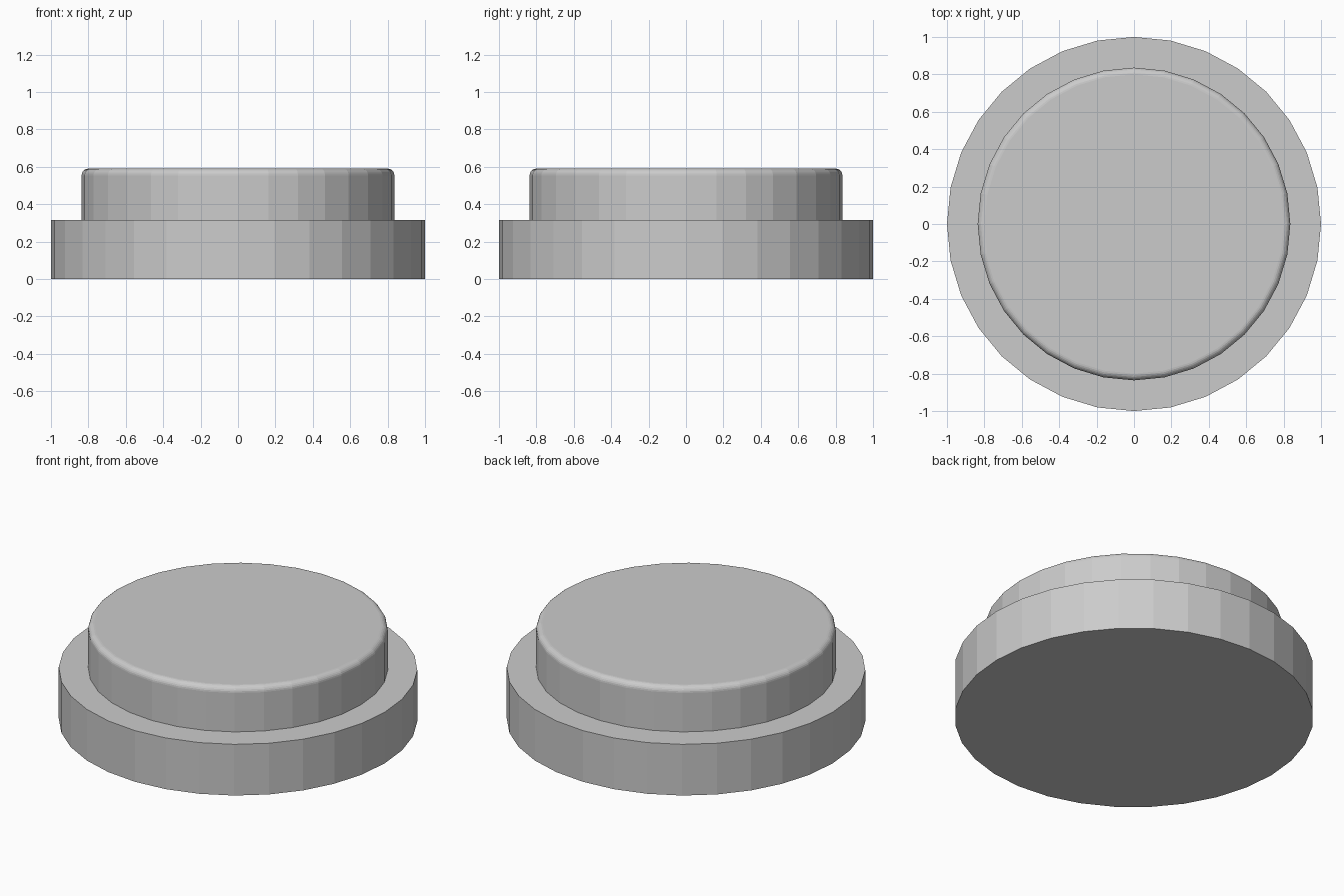
import bpy, bmesh, math

if "Cube" in bpy.data.objects:
    bpy.data.objects.remove(bpy.data.objects["Cube"])

SIDES = 32
BASE_R, CAP_R = 1.0, 0.836
BASE_H, TOP = 0.315, 0.59
ROUND, STEPS = 0.036, 6

# Stepped profile (radius, height) from the bottom rim to the rounded top edge
profile = [(BASE_R, 0), (BASE_R, BASE_H), (CAP_R, BASE_H)]
for i in range(STEPS + 1):
    a = math.pi / 2 * i / STEPS
    profile.append((CAP_R - ROUND + ROUND * math.cos(a),
                    TOP - ROUND + ROUND * math.sin(a)))

# Revolve the profile into rings, bridge them and close both ends
bm = bmesh.new()
rings = [[bm.verts.new((r * math.cos(2 * math.pi * k / SIDES),
                        r * math.sin(2 * math.pi * k / SIDES), z))
          for k in range(SIDES)] for r, z in profile]
for low, high in zip(rings, rings[1:]):
    for k in range(SIDES):
        n = (k + 1) % SIDES
        bm.faces.new((low[k], low[n], high[n], high[k]))
bm.faces.new(rings[0][::-1])
bm.faces.new(rings[-1])
bmesh.ops.recalc_face_normals(bm, faces=bm.faces)

mesh = bpy.data.meshes.new("stepped_disc")
bm.to_mesh(mesh)
bm.free()
disc = bpy.data.objects.new("stepped_disc", mesh)
bpy.context.collection.objects.link(disc)
